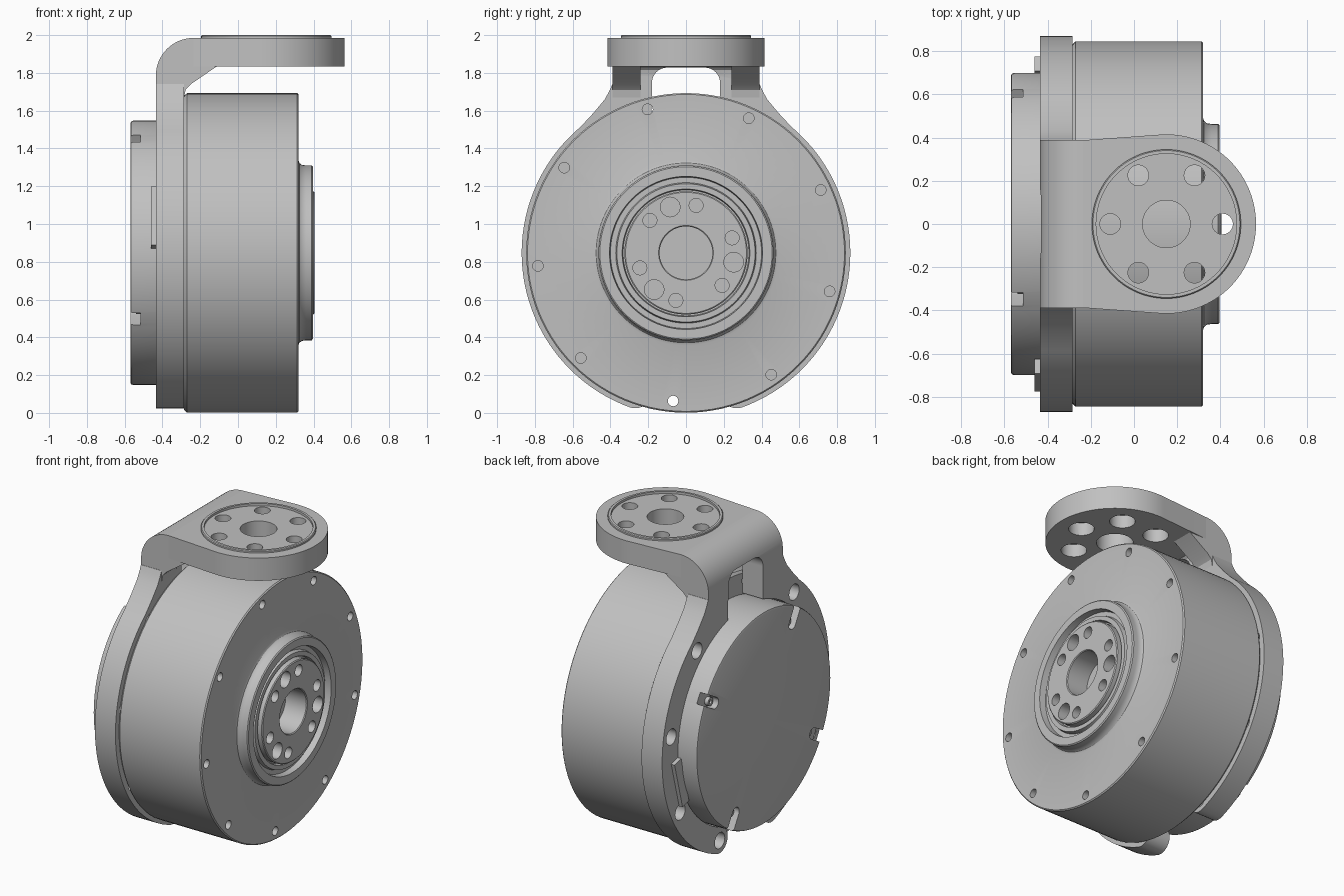
import bpy, bmesh, math
from math import cos, sin, radians
from mathutils import Matrix, Vector

cube = bpy.data.objects.get("Cube")
if cube:
    bpy.data.objects.remove(cube, do_unlink=True)

ZC = 0.847                      # height of the motor axis
COLOUR = (0.53, 0.53, 0.53, 1)
grey = bpy.data.materials.new("machined_grey")
grey.use_nodes = True
grey.diffuse_color = COLOUR
bsdf = next(n for n in grey.node_tree.nodes if n.type == 'BSDF_PRINCIPLED')
bsdf.inputs["Base Color"].default_value = COLOUR

PLACE = {'x': lambda a, b, t: (t, a, b),
         'y': lambda a, b, t: (a, t, b),
         'z': lambda a, b, t: (a, b, t)}


def finish(name, bm):
    bmesh.ops.recalc_face_normals(bm, faces=bm.faces)
    mesh = bpy.data.meshes.new(name)
    bm.to_mesh(mesh)
    bm.free()
    mesh.materials.append(grey)
    ob = bpy.data.objects.new(name, mesh)
    bpy.context.collection.objects.link(ob)
    return ob


def prism(name, outlines, axis, lo, hi):
    """Extrude one or more closed outlines along an axis."""
    bm = bmesh.new()
    for pts in outlines:
        ends = [[bm.verts.new(PLACE[axis](a, b, t)) for a, b in pts] for t in (lo, hi)]
        bm.faces.new(ends[0])
        bm.faces.new(ends[1])
        for i in range(len(pts)):
            j = (i + 1) % len(pts)
            bm.faces.new((ends[0][i], ends[0][j], ends[1][j], ends[1][i]))
    return finish(name, bm)


def lathe(name, profile, axis, centre, closed=False):
    """Spin a profile of (distance along axis, radius) about an axis."""
    bm = bmesh.new()
    along = Vector((1, 0, 0)) if axis == 'x' else Vector((0, 0, 1))
    out = Vector((0, 0, 1)) if axis == 'x' else Vector((1, 0, 0))
    vs = [bm.verts.new(Vector(centre) + along * t + out * r) for t, r in profile]
    es = [bm.edges.new(p) for p in zip(vs, vs[1:])]
    if closed:
        es.append(bm.edges.new((vs[-1], vs[0])))
    bmesh.ops.spin(bm, geom=vs + es, cent=centre, axis=along,
                   angle=math.tau, steps=112, use_duplicate=False)
    bmesh.ops.remove_doubles(bm, verts=bm.verts, dist=0.0002)
    return finish(name, bm)


def arc(cx, cy, r, start, end, n=16):
    angles = [radians(start + (end - start) * i / n) for i in range(n + 1)]
    return [(cx + r * cos(a), cy + r * sin(a)) for a in angles]


def circles(cx, cy, ring, r, angles):
    return [arc(cx + ring * cos(radians(a)), cy + ring * sin(radians(a)), r, 0, 345, 23)
            for a in angles]


def cut(ob, outlines, axis, lo, hi):
    cutter = prism("cutter", outlines, axis, lo, hi)
    cutter.hide_render = True
    mod = ob.modifiers.new("cut", 'BOOLEAN')
    mod.operation, mod.solver, mod.object = 'DIFFERENCE', 'EXACT', cutter
    bpy.context.view_layer.objects.active = ob
    bpy.ops.object.modifier_apply(modifier=mod.name)
    bpy.data.objects.remove(cutter, do_unlink=True)


# Motor housing with the stepped output hub
housing = lathe("motor_housing", [
    (-0.285, 0), (-0.285, 0.832), (-0.27, 0.846), (0.313, 0.846), (0.32, 0.839),
    (0.32, 0.49), (0.325, 0.476), (0.338, 0.466), (0.36, 0.463), (0.39, 0.463),
    (0.396, 0.456), (0.396, 0.405), (0.355, 0.4), (0.355, 0.372), (0.38, 0.366),
    (0.38, 0.338), (0.355, 0.333), (0.355, 0.326), (0.4, 0.326), (0.405, 0.32),
    (0.405, 0.145), (0.4, 0.14), (0.25, 0.14), (0.25, 0)], 'x', (0, 0, ZC))
cut(housing, circles(0, ZC, 0.787, 0.028, range(-95, 265, 40)), 'x', -0.4, 0.5)
cut(housing, circles(0, ZC, 0.257, 0.037, range(18, 378, 60))
    + circles(0, ZC, 0.257, 0.052, range(109, 469, 120)), 'x', 0.3, 0.5)

# Rear cover with four open screw slots
cover = lathe("rear_cover", [
    (-0.29, 0), (-0.29, 0.7), (-0.555, 0.7), (-0.566, 0.695), (-0.57, 0.685), (-0.57, 0)],
    'x', (0, 0, ZC))
SLOTS = (30, 120, 210, 300)
slot = [(0.76, -0.036)] + arc(0.59, 0, 0.036, 270, 90, 10) + [(0.76, 0.036)]
turned = []
for angle in SLOTS:
    c, s = cos(radians(angle)), sin(radians(angle))
    turned.append([(a * c - b * s, ZC + a * s + b * c) for a, b in slot])
cut(cover, turned, 'x', -0.6, -0.515)
screws = prism("cover_screws", circles(0, ZC, 0.595, 0.027, SLOTS), 'x', -0.54, -0.51)
cut(screws, circles(0, ZC, 0.595, 0.013, SLOTS), 'x', -0.6, -0.527)

# Open clamp ring: two mirrored legs with rounded lower ends
end_y, end_z = 0.7875 * cos(radians(-70)), ZC + 0.7875 * sin(radians(-70))
leg = [(0.18, 1.74), (0.39, 1.74), (0.403, 1.71), (0.43, 1.66), (0.49, 1.588)]
leg += arc(0, ZC, 0.87, 50, -70, 50)
leg += arc(end_y, end_z, 0.0825, -80, -240, 14)
leg += arc(0, ZC, 0.705, -70, 75, 50)
for side, label in ((1, "left"), (-1, "right")):
    part = prism("bracket_leg_" + label, [[(side * y, z) for y, z in leg]], 'x', -0.435, -0.285)
    holes = circles(0, ZC, 0.787, 0.052, (-70, -30, 10, 50))
    cut(part, [[(side * y, z) for y, z in h] for h in holes], 'x', -0.5, -0.2)

    # Sloped web under the elbow
    y0, y1 = sorted((side * 0.24, side * 0.388))
    prism("bracket_web_" + label, [[(-0.3, 1.67), (-0.285, 1.67), (-0.278, 1.71), (-0.25, 1.74),
          (-0.11, 1.836), (-0.3, 1.836)]], 'y', y0, y1)

# Rounded elbow with an arched window between the legs
elbow = prism("bracket_elbow", [[(-0.435, 1.74)] + arc(-0.235, 1.785, 0.2, 180, 90)
              + [(-0.235, 1.835), (-0.265, 1.83), (-0.28, 1.815), (-0.285, 1.79),
                 (-0.285, 1.74)]], 'y', -0.388, 0.388)
window = [(-0.18, 1.6), (0.18, 1.6)] + arc(0.1, 1.748, 0.08, 0, 90, 8) \
    + arc(-0.1, 1.748, 0.08, 90, 180, 8)
cut(elbow, [window], 'x', -0.6, -0.1)

# Round mounting flange with counterbored bolt holes
flange = prism("mounting_flange", [[(-0.235, -0.388)] + arc(0.15, 0, 0.415, -96, 96, 64)
               + [(-0.235, 0.388)]], 'z', 1.835, 1.985)
BOLTS = range(0, 360, 60)
cut(flange, circles(0.15, 0, 0.26, 0.048, BOLTS) + [arc(0.15, 0, 0.11, 0, 352, 44)],
    'z', 1.7, 2.1)
cut(flange, circles(0.15, 0, 0.26, 0.077, BOLTS), 'z', 1.7, 1.92)
lathe("flange_lip", [(1.98, 0.325), (2.0, 0.325), (2.0, 0.34), (1.995, 0.345), (1.98, 0.345)],
      'z', (0.15, 0, 0), closed=True)

# Flat connectors on opposite sides of the ring
for angle, label in ((-15, "left"), (165, "right")):
    bm = bmesh.new()
    bmesh.ops.create_cube(bm, size=1)
    place = Matrix.Translation((0, 0, ZC)) @ Matrix.Rotation(radians(angle), 4, 'X')
    bm.transform(place @ Matrix.Translation((-0.445, 0.725, 0)) @ Matrix.Diagonal((0.03, 0.07, 0.32, 1)))
    finish("connector_" + label, bm)

# Smooth round surfaces while keeping machined edges crisp
bpy.ops.object.select_all(action='DESELECT')
for ob in bpy.context.scene.objects:
    if ob.type == 'MESH' and grey.name in ob.data.materials:
        ob.select_set(True)
        bpy.context.view_layer.objects.active = ob
bpy.ops.object.shade_smooth_by_angle(angle=radians(30))
